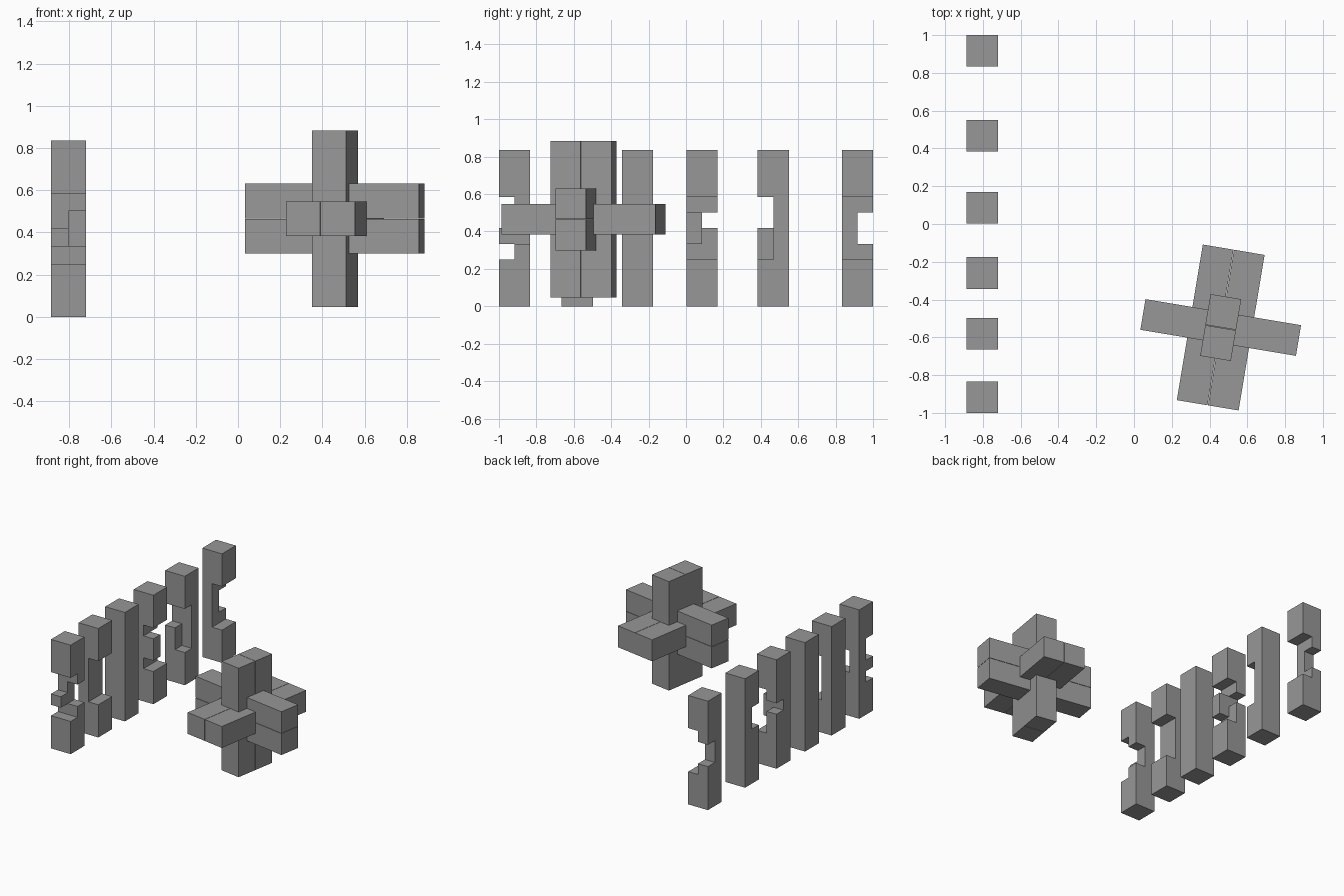
import bpy, bmesh
from math import radians
from mathutils import Matrix

if "Cube" in bpy.data.objects:
    bpy.data.objects.remove(bpy.data.objects["Cube"])

U = 0.0835                      # one puzzle cell; each stick is 2 x 2 x 10 cells
CUTS = [0, 3, 4, 5, 6, 7, 10]   # layer boundaries along the stick

grey = bpy.data.materials.new("dark_grey")
grey.diffuse_color = (0.31, 0.31, 0.31, 1)
grey.use_nodes = True
grey.node_tree.nodes["Principled BSDF"].inputs["Base Color"].default_value = grey.diffuse_color


def stick(name, removed=()):
    """Square stick along z with some of its middle cells cut away."""
    solid = {(a, b, k) for a in (0, 1) for b in (0, 1) for k in range(6)} - set(removed)
    bm = bmesh.new()
    for cell in solid:
        lo = (cell[0], cell[1], CUTS[cell[2]])
        hi = (cell[0] + 1, cell[1] + 1, CUTS[cell[2] + 1])
        for axis in range(3):
            for side in (0, 1):
                n = list(cell)
                n[axis] += 1 if side else -1
                if tuple(n) in solid:
                    continue
                i, j = (axis + 1) % 3, (axis + 2) % 3
                quad = []
                for s, t in ((0, 0), (1, 0), (1, 1), (0, 1)):
                    p = [0, 0, 0]
                    p[axis] = (lo, hi)[side][axis]
                    p[i] = (lo, hi)[s][i]
                    p[j] = (lo, hi)[t][j]
                    quad.append(bm.verts.new([c * U for c in p]))
                bm.faces.new(quad if side else quad[::-1])
    bmesh.ops.remove_doubles(bm, verts=bm.verts, dist=1e-4)
    bmesh.ops.recalc_face_normals(bm, faces=bm.faces)
    me = bpy.data.meshes.new(name)
    bm.to_mesh(me)
    bm.free()
    me.materials.append(grey)
    ob = bpy.data.objects.new(name, me)
    bpy.context.collection.objects.link(ob)
    return ob


def cells(xs, ys, ks):
    return {(a, b, k) for a in xs for b in ys for k in ks}


both, mid = (0, 1), (1, 2, 3, 4)

# Loose sticks standing in a row, each with its own notches
notches = [
    ("twin_notch_stick", -1.0,
     (cells(both, [0], mid) - {(0, 0, 2)}) | cells([1], [1], [2, 3])),
    ("wide_notch_stick", -0.665, cells([1], both, mid)),
    ("key_stick", -0.343, set()),
    ("stepped_stick", 0.002,
     cells([1], both, [1, 4]) | cells([1], [1], [2, 3]) | {(0, 1, 3)}),
    ("half_notch_stick", 0.383, cells([1], [0], mid) | cells([0], [0], [3, 4])),
    ("deep_notch_stick", 0.833, cells([1], both, mid) | cells([0], [1], [2, 3])),
]
for name, y, removed in notches:
    stick(name, removed).location = (-0.886, y, 0)

# Assembled puzzle: three crossing pairs of sticks, turned about z,
# slightly slimmer so a hairline seam shows between neighbours
base = Matrix.Translation((0.459, -0.548, 0.465)) @ Matrix.Rotation(radians(-9.5), 4, 'Z')
slim = Matrix.Diagonal((0.985, 0.985, 1, 1)) @ Matrix.Translation((-U, -U, -5 * U))
pairs = [
    ("upright", Matrix.Identity(4), (0, U, 0)),
    ("lengthwise", Matrix.Rotation(radians(90), 4, 'X'), (U, 0, 0)),
    ("crosswise", Matrix.Rotation(radians(90), 4, 'Y'), (0, 0, U)),
]
for name, rot, off in pairs:
    for n, s in enumerate((-1, 1)):
        ob = stick(f"{name}_stick_{n + 1}")
        ob.matrix_world = base @ Matrix.Translation([c * s for c in off]) @ rot @ slim
